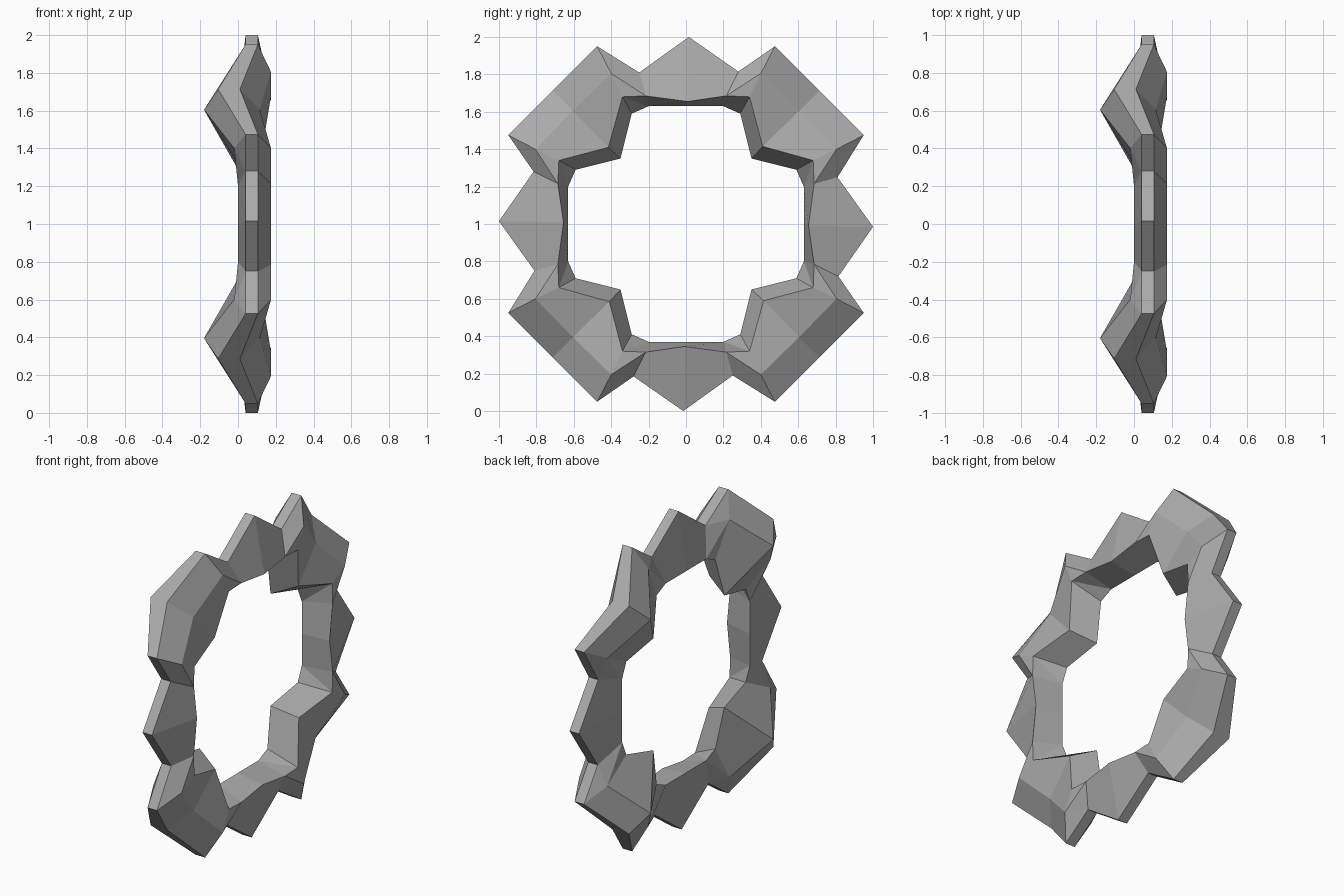
import bpy
import bmesh

default_cube = bpy.data.objects.get("Cube")
if default_cube:
    bpy.data.objects.remove(default_cube, do_unlink=True)


def make_material(name, value):
    mat = bpy.data.materials.new(name)
    mat.use_nodes = True
    colour = (value, value, value, 1.0)
    mat.diffuse_color = colour
    mat.node_tree.nodes["Principled BSDF"].inputs["Base Color"].default_value = colour
    return mat


# A section lists points (x, y, z) measured from the ring centre.
def spike_section(rim, right_inner, left_inner):
    y, z = rim
    return {
        "right_rim": (0.105, y, z),
        "left_rim": (0.04, y, z),
        "right_crest": right_inner,
        "left_crest": left_inner,
        "right_inner": right_inner,
        "left_inner": left_inner,
        "lobe": False,
    }


def swapped(section):
    """Mirror a section across the diagonal."""
    result = {}
    for key, value in section.items():
        result[key] = value if key == "lobe" else (value[0], value[2], value[1])
    return result


def quarter_turn(point, turns):
    x, y, z = point
    for _ in range(turns):
        y, z = z, -y
    return (x, y, z)


# Spike: tip and the valleys on either side of it
tip = spike_section((0.015, 1.0), (0.01, 0.655, 0.175), (0, 0.63, 0))
tip["right_inner"] = tip["right_crest"] = (0.175, 0.01, 0.655)
tip["left_inner"] = tip["left_crest"] = (0, 0, 0.63)
valley_after = spike_section((0.28, 0.815), (0.175, 0.215, 0.685), (0, 0.2, 0.63))
valley_before = swapped(
    spike_section((0.25, 0.81), (0.175, 0.215, 0.685), (0, 0.2, 0.63)))

# Corner lobe: end section and the bent middle section
lobe_end = {
    "right_rim": (0.105, 0.475, 0.95),
    "left_rim": (0.04, 0.475, 0.95),
    "right_crest": (0.175, 0.4, 0.805),
    "left_crest": (-0.02, 0.4, 0.805),
    "right_inner": (0.175, 0.34, 0.68),
    "left_inner": (0, 0.29, 0.59),
    "lobe": True,
}
lobe_middle = {
    "right_rim": (0.01, 0.713, 0.713),
    "left_rim": (-0.105, 0.713, 0.713),
    "right_crest": (0.115, 0.605, 0.605),
    "left_crest": (-0.18, 0.605, 0.605),
    "right_inner": (0.13, 0.41, 0.415),
    "left_inner": (-0.02, 0.35, 0.35),
    "lobe": True,
}
quarter = [tip, valley_after, lobe_end, lobe_middle, swapped(lobe_end), valley_before]

# Four quarter turns close the ring
bm = bmesh.new()
ring = []
for turns in range(4):
    for section in quarter:
        column = {"lobe": section["lobe"]}
        made = {}
        for key, point in section.items():
            if key == "lobe":
                continue
            if point not in made:
                x, y, z = quarter_turn(point, turns)
                made[point] = bm.verts.new((x, y, z + 1))
            column[key] = made[point]
        ring.append(column)


def add_face(*verts):
    unique = list(dict.fromkeys(verts))
    if len(unique) > 2:
        bm.faces.new(unique)


def strip(a, b, first, second):
    """Join two loops, folding toward the lobe crest beside a valley."""
    p, q, r, s = a[first], b[first], b[second], a[second]
    if a["lobe"] == b["lobe"] or len({p, q, r, s}) < 4:
        add_face(p, q, r, s)
    elif b["lobe"]:
        add_face(p, q, r)
        add_face(p, r, s)
    else:
        add_face(p, q, s)
        add_face(q, r, s)


for a, b in zip(ring, ring[1:] + ring[:1]):
    strip(a, b, "left_rim", "right_rim")
    strip(a, b, "left_inner", "right_inner")
    for side in ("left", "right"):
        strip(a, b, side + "_rim", side + "_crest")
        strip(a, b, side + "_crest", side + "_inner")

bmesh.ops.recalc_face_normals(bm, faces=bm.faces[:])
mesh = bpy.data.meshes.new("faceted_ring")
bm.to_mesh(mesh)
bm.free()
mesh.materials.append(make_material("stone_grey", 0.4))
ring_object = bpy.data.objects.new("faceted_ring", mesh)
bpy.context.collection.objects.link(ring_object)
